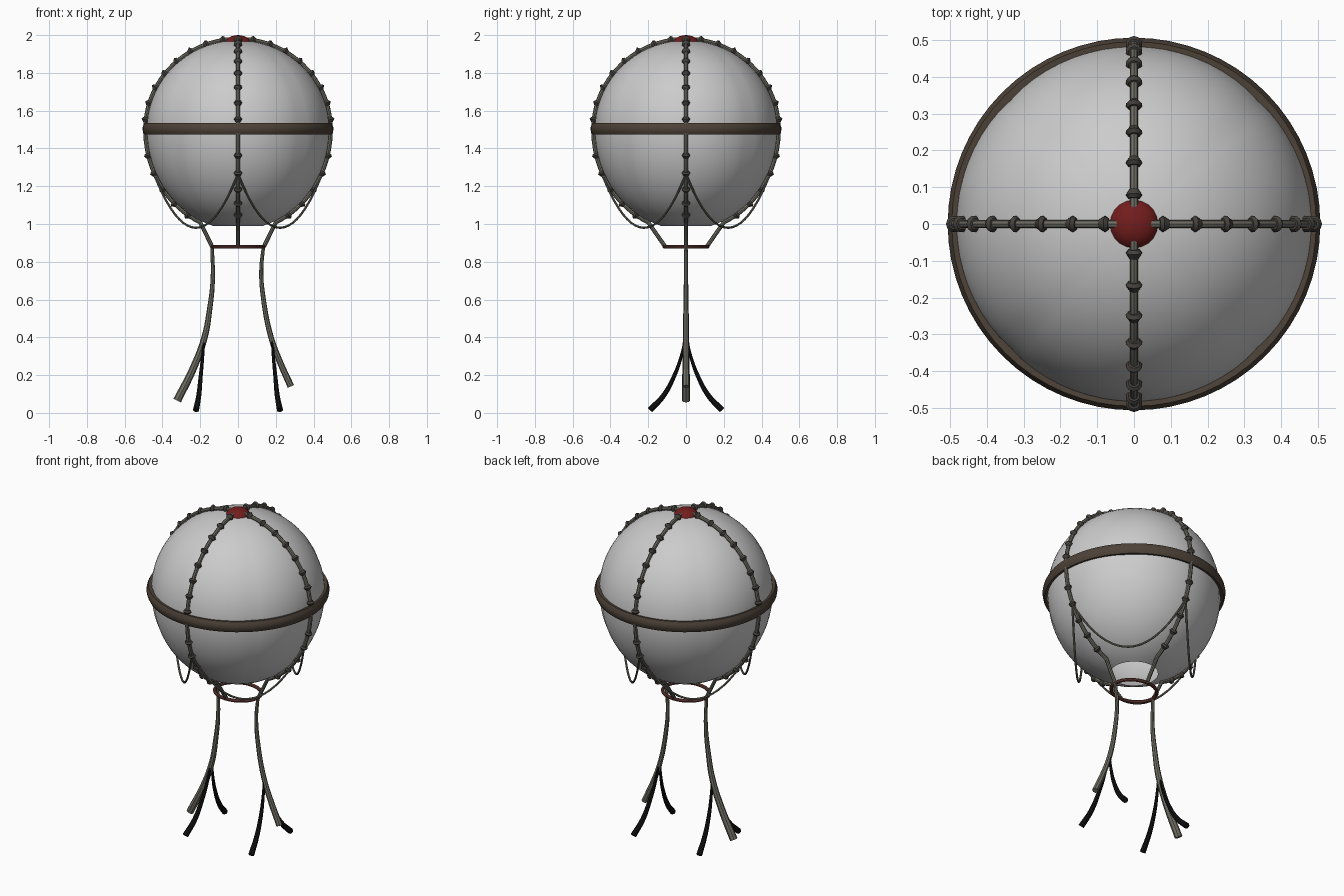
import bpy, bmesh
from math import sin, cos, pi, radians, sqrt
from mathutils import Vector, Matrix

if "Cube" in bpy.data.objects:
    bpy.data.objects.remove(bpy.data.objects["Cube"])


def material(name, rgb):
    m = bpy.data.materials.new(name)
    m.diffuse_color = (*rgb, 1)
    m.use_nodes = True
    m.node_tree.nodes["Principled BSDF"].inputs["Base Color"].default_value = m.diffuse_color
    return m


ROPE = material("rope", (0.16, 0.155, 0.125))
KNOT = material("knot", (0.06, 0.052, 0.045))
WOOD = material("belt_brown", (0.075, 0.055, 0.04))
RED = material("dark_red", (0.17, 0.012, 0.012))
RUST = material("rust", (0.14, 0.045, 0.035))
BLACK = material("black", (0.006, 0.006, 0.006))


def finish(ob, mat=None, angle=35):
    if mat:
        ob.data.materials.clear()
        ob.data.materials.append(mat)
    bpy.ops.object.select_all(action='DESELECT')
    ob.select_set(True)
    bpy.context.view_layer.objects.active = ob
    bpy.ops.object.shade_smooth_by_angle(angle=radians(angle))
    return ob


def from_bmesh(name, bm, mat=None, angle=35):
    me = bpy.data.meshes.new(name)
    bm.to_mesh(me)
    bm.free()
    ob = bpy.data.objects.new(name, me)
    bpy.context.collection.objects.link(ob)
    return finish(ob, mat, angle)


def tube(name, pts, r0, r1, mat, kind='BEZIER', cyclic=False):
    """Round tube through pts, thickness running from r0 to r1."""
    cu = bpy.data.curves.new(name, 'CURVE')
    cu.dimensions = '3D'
    cu.bevel_depth = 1
    cu.bevel_resolution = 2
    cu.resolution_u = 5
    cu.use_fill_caps = True
    sp = cu.splines.new(kind)
    sp.use_cyclic_u = cyclic
    items = sp.bezier_points if kind == 'BEZIER' else sp.points
    items.add(len(pts) - 1)
    for i, (p, q) in enumerate(zip(items, pts)):
        p.co = q if kind == 'BEZIER' else (*q, 1)
        p.radius = r0 + (r1 - r0) * i / (len(pts) - 1)
        if kind == 'BEZIER':
            p.handle_left_type = p.handle_right_type = 'AUTO'
    ob = bpy.data.objects.new(name, cu)
    bpy.context.collection.objects.link(ob)
    bpy.ops.object.select_all(action='DESELECT')
    ob.select_set(True)
    bpy.context.view_layer.objects.active = ob
    bpy.ops.object.convert(target='MESH')
    return finish(bpy.context.view_layer.objects.active, mat)


def lathe(name, profile, seg, mat=None, angle=35, closed=False, shape=lambda t: 1):
    """Revolve (radius, z) profile; shape(t) scales the radius around the turn."""
    bm = bmesh.new()
    rings = [[bm.verts.new((r * shape(2 * pi * k / seg) * cos(2 * pi * k / seg),
                            r * shape(2 * pi * k / seg) * sin(2 * pi * k / seg), z))
              for k in range(seg)] for r, z in profile]
    for i in range(len(rings) if closed else len(rings) - 1):
        a, b = rings[i], rings[(i + 1) % len(rings)]
        for k in range(seg):
            n = (k + 1) % seg
            bm.faces.new((a[k], a[n], b[n], b[k]))
    bmesh.ops.remove_doubles(bm, verts=bm.verts, dist=1e-5)
    bmesh.ops.recalc_face_normals(bm, faces=bm.faces)
    return from_bmesh(name, bm, mat, angle)


def meridian(a, off=0.0):
    """Balloon outline at polar angle a (degrees from the top): radius, z."""
    t = radians(a)
    h = 0.472 if a < 90 else 0.53
    return (0.483 + off) * sin(t), 1.5 + (h + off) * cos(t)


# envelope: open at the bottom, lightly creased along four diagonal seams
lathe("envelope", [meridian(a) for a in [0.01] + list(range(5, 161, 5)) + [164]], 72,
      angle=60, shape=lambda t: 0.985 + 0.015 * sqrt(abs(cos(2 * t))))

# belt around the middle
lathe("belt", [(0.472, 1.476), (0.495, 1.473), (0.503, 1.488), (0.506, 1.505),
               (0.503, 1.52), (0.495, 1.536), (0.472, 1.534)], 64, WOOD, 30, True)

# crown cap
lathe("crown_cap", [(0.0001, 1.955), (0.055, 1.957), (0.066, 1.966), (0.058, 1.98),
                    (0.04, 1.992), (0.02, 1.998), (0.0001, 2.0)], 20, RED)

# four meridian ropes with knots, running down to the lower ring
knots = bmesh.new()
for i, name in enumerate(("right", "back", "left", "front")):
    rot = Matrix.Rotation(i * pi / 2, 4, 'Z')
    end = 0.137 if i % 2 == 0 else 0.11
    line = [meridian(a, 0.008) for a in range(4, 157, 4)] + [(end, 0.88)]
    tube(name + "_rope", [rot @ Vector((r, 0, z)) for r, z in line],
         0.011, 0.011, ROPE, 'POLY')
    for n in range(14):
        a = 9.5 + 10.6 * n
        if abs(a - 90) < 5:
            continue
        p, q = (Vector((r, 0, z)) for r, z in (meridian(a, 0.008), meridian(a + 1, 0.008)))
        m = Matrix.Translation(p) @ (q - p).to_track_quat('Z', 'Y').to_matrix().to_4x4()
        for r1, r2, z, d in ((0.016, 0.023, -0.007, 0.01), (0.023, 0.012, 0.006, 0.016)):
            bmesh.ops.create_cone(knots, cap_ends=True, segments=10, radius1=r1, radius2=r2,
                                  depth=d, matrix=rot @ m @ Matrix.Translation((0, 0, z)))
from_bmesh("rope_knots", knots, KNOT)

# slack ropes hanging between the meridian ropes
for i in range(4):
    rot = Matrix.Rotation(i * pi / 2, 4, 'Z')
    pts = [rot @ Vector((0.445 * (1 - t), 0.445 * t, 1.265 - 0.285 * 4 * t * (1 - t)))
           for t in [k / 20 for k in range(21)]]
    tube(f"swag_rope_{i + 1}", pts, 0.006, 0.006, ROPE, 'POLY')

# lower ring
tube("lower_ring", [(0.135 * cos(k * pi / 16), 0.115 * sin(k * pi / 16), 0.88)
                    for k in range(32)], 0.01, 0.01, RUST, 'POLY', True)

# hanging ropes that flare into legs
tube("left_leg", [(-0.137, 0, 0.885), (-0.134, 0, 0.7), (-0.15, 0, 0.55), (-0.177, 0, 0.4),
                  (-0.235, 0, 0.24), (-0.322, 0, 0.065)], 0.009, 0.022, ROPE)
tube("right_leg", [(0.135, 0, 0.885), (0.123, 0, 0.75), (0.135, 0, 0.6), (0.175, 0, 0.4),
                   (0.22, 0, 0.275), (0.28, 0, 0.14)], 0.009, 0.018, ROPE)

# black side strands
for side, name in ((-1, "left"), (1, "right")):
    for d, face in ((-1, "front"), (1, "back")):
        tube(f"{name}_{face}_strand",
             [(side * x, d * y, z) for x, y, z in
              ((0.178, 0, 0.42), (0.187, 0.025, 0.3), (0.198, 0.065, 0.19),
               (0.208, 0.12, 0.09), (0.222, 0.19, 0.016))], 0.006, 0.017, BLACK)
